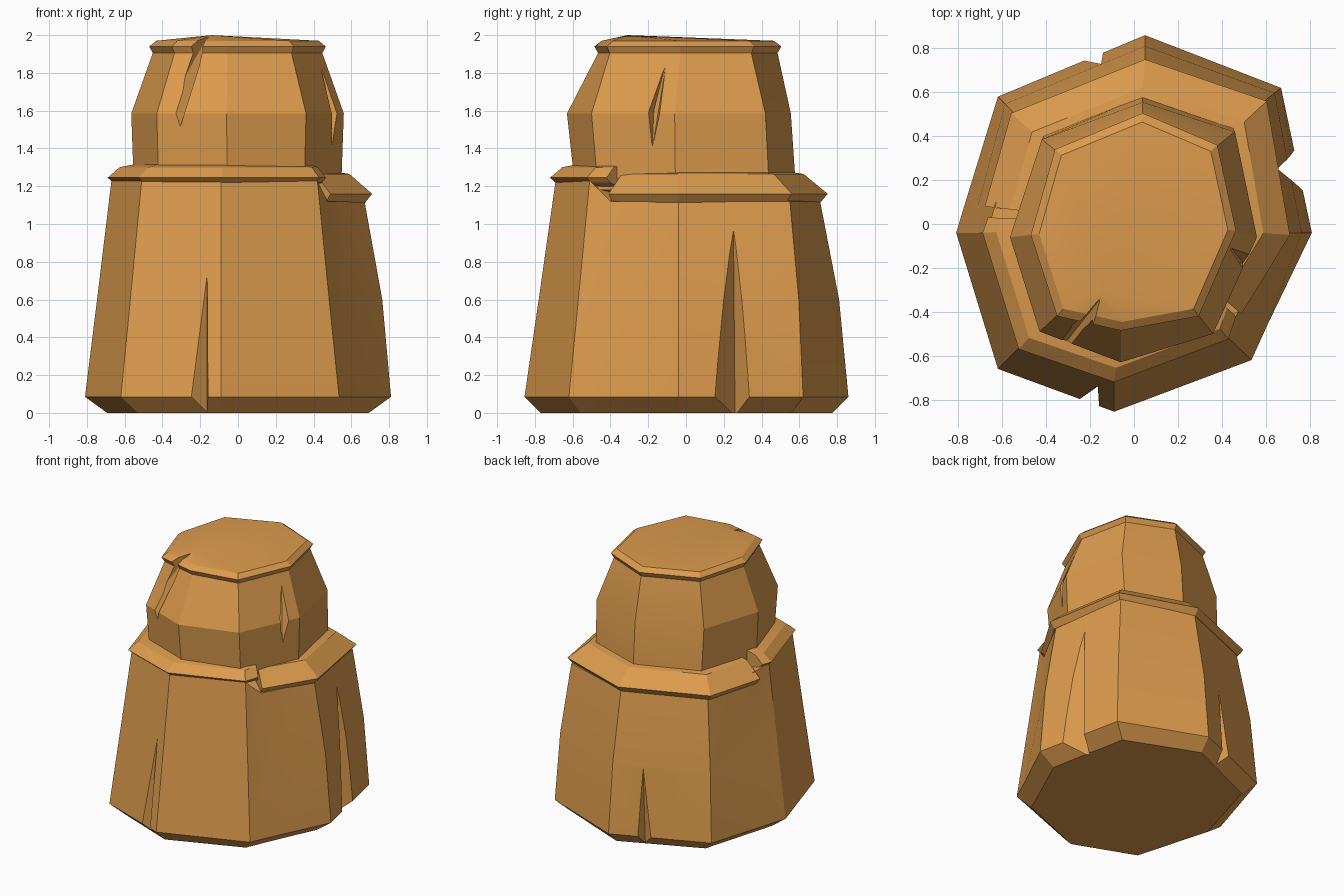
import bpy, bmesh
from mathutils import Vector

if "Cube" in bpy.data.objects:
    bpy.data.objects.remove(bpy.data.objects["Cube"])

clay = bpy.data.materials.new("ochre_stone")
clay.diffuse_color = (0.72, 0.33, 0.075, 1)
clay.use_nodes = True
clay.node_tree.nodes["Principled BSDF"].inputs["Base Color"].default_value = clay.diffuse_color


def make(name, bm):
    bmesh.ops.recalc_face_normals(bm, faces=bm.faces)
    me = bpy.data.meshes.new(name)
    bm.to_mesh(me)
    bm.free()
    me.materials.append(clay)
    ob = bpy.data.objects.new(name, me)
    bpy.context.collection.objects.link(ob)
    return ob


def loft(name, rings, closed=True, peak=None):
    """Skin a stack of rings; cap the ends, or finish with a fan to a peak."""
    bm = bmesh.new()
    rows = [[bm.verts.new(p) for p in r] for r in rings]
    n = len(rows[0])
    for a, b in zip(rows, rows[1:]):
        for i in range(n):
            j = (i + 1) % n
            bm.faces.new((a[i], a[j], b[j], b[i]))
    bm.faces.new(rows[0])
    if peak:
        t = bm.verts.new(peak)
        for i in range(n):
            bm.faces.new((rows[-1][i], rows[-1][(i + 1) % n], t))
    else:
        bm.faces.new(rows[-1])
    return make(name, bm)


def carve(ob, points):
    """Cut a convex wedge out of a part."""
    bm = bmesh.new()
    for p in points:
        bm.verts.new(p)
    bmesh.ops.convex_hull(bm, input=bm.verts)
    cutter = make("wedge_cutter", bm)
    cutter.hide_render = True
    mod = ob.modifiers.new("crack", 'BOOLEAN')
    mod.operation, mod.solver, mod.object = 'DIFFERENCE', 'EXACT', cutter
    bpy.context.view_layer.objects.active = ob
    bpy.ops.object.modifier_apply(modifier=mod.name)
    bpy.data.objects.remove(cutter)


def notch(ob, left, inner, right, apex):
    """Groove open at the foot, narrowing to an apex."""
    c = Vector((*inner, -0.05))
    out = [c + (Vector((*p, -0.05)) - c) * 1.8 for p in (left, right)]
    carve(ob, [c, *out, apex])


def ring(pts, z, sx=1.0, sy=None):
    return [(x * sx, y * (sy or sx), z) for x, y in pts]


# Lower body: octagon plus two break points where the shoulder height steps
foot = [(-0.81, -0.04), (-0.62, -0.66), (-0.09, -0.855), (0.535, -0.62), (0.61, -0.455),
        (0.81, -0.04), (0.67, 0.62), (0.05, 0.86), (-0.62, 0.58), (-0.78, 0.06)]
head = [(-0.67, -0.04), (-0.51, -0.55), (-0.09, -0.69), (0.42, -0.51), (0.475, -0.40),
        (0.67, -0.04), (0.58, 0.55), (0.05, 0.71), (-0.52, 0.48), (-0.64, 0.07)]
top_z = [1.23] * 4 + [1.12] * 6
mid = []
for i, ((x0, y0), (x1, y1)) in enumerate(zip(foot, head)):
    t = 0.456 if i < 5 or i == 9 else 0.33   # the back bulges a little
    mid.append((x0 + (x1 - x0) * t, y0 + (y1 - y0) * t, 0.6))
body = loft("lower_body", [ring(foot, 0, 0.855, 0.9), ring(foot, 0.085), mid,
                           [(x, y, z) for (x, y), z in zip(head, top_z)]])
notch(body, (-0.25, -0.80), (-0.165, -0.74), (-0.16, -0.82), (-0.163, -0.735, 0.74))
notch(body, (-0.23, 0.74), (-0.15, 0.70), (-0.14, 0.78), (-0.15, 0.735, 0.72))
notch(body, (0.73, 0.34), (0.61, 0.26), (0.77, 0.15), (0.66, 0.25, 1.14))


# Shoulder ledges: a bevelled section swept round the front and back arcs
def ledge(name, path, section):
    return loft(name, [[(x * s, y * s, z) for s, z in section] for x, y in path])


front = [(-0.665, 0.03), (-0.69, -0.04), (-0.525, -0.57), (-0.09, -0.72), (0.43, -0.525), (0.465, -0.42)]
back = [(0.49, -0.41), (0.71, -0.05), (0.605, 0.56), (0.05, 0.75), (-0.56, 0.505), (-0.68, 0.08)]
ledge("front_ledge", front, [(0.6, 1.15), (0.96, 1.22), (1, 1.245), (0.91, 1.30), (0.7, 1.33)])
ledge("back_ledge", back, [(0.6, 1.05), (0.95, 1.115), (1, 1.16), (0.83, 1.265), (0.6, 1.29)])

# Upper block with its thin capping slab
waist = [(-0.565, -0.06), (-0.43, -0.49), (-0.06, -0.63), (0.36, -0.5),
         (0.56, -0.06), (0.46, 0.42), (0.04, 0.555), (-0.42, 0.385)]
base = [(x * 0.975, y * (0.93 if y < 0 else 1.05)) for x, y in waist]
cap = [(-0.47, -0.05), (-0.35, -0.42), (-0.06, -0.485), (0.295, -0.42),
       (0.465, -0.03), (0.38, 0.36), (0.04, 0.505), (-0.36, 0.34)]
upper = loft("upper_block", [ring(base, 1.18), ring(waist, 1.585), ring(cap, 1.905, 0.96),
                             ring(cap, 1.94), ring(cap, 1.97, 0.92)], peak=(-0.14, -0.31, 2.0))
carve(upper, [(-0.15, -0.335, 2.01), (-0.32, -0.55, 1.47), (-0.40, -0.57, 1.57), (-0.29, -0.63, 1.57),
              (-0.31, -0.54, 2.03), (-0.19, -0.56, 2.03), (-0.29, -0.50, 1.62)])
carve(upper, [(0.435, -0.10, 1.88), (0.50, -0.18, 1.39), (0.45, -0.17, 1.60),
              (0.58, -0.25, 1.60), (0.62, -0.12, 1.60)])

# Crisp facets, soft only across nearly flat joins
for ob in bpy.context.collection.objects:
    bpy.ops.object.select_all(action='DESELECT')
    ob.select_set(True)
    bpy.context.view_layer.objects.active = ob
    bpy.ops.object.shade_smooth_by_angle(angle=0.26)
